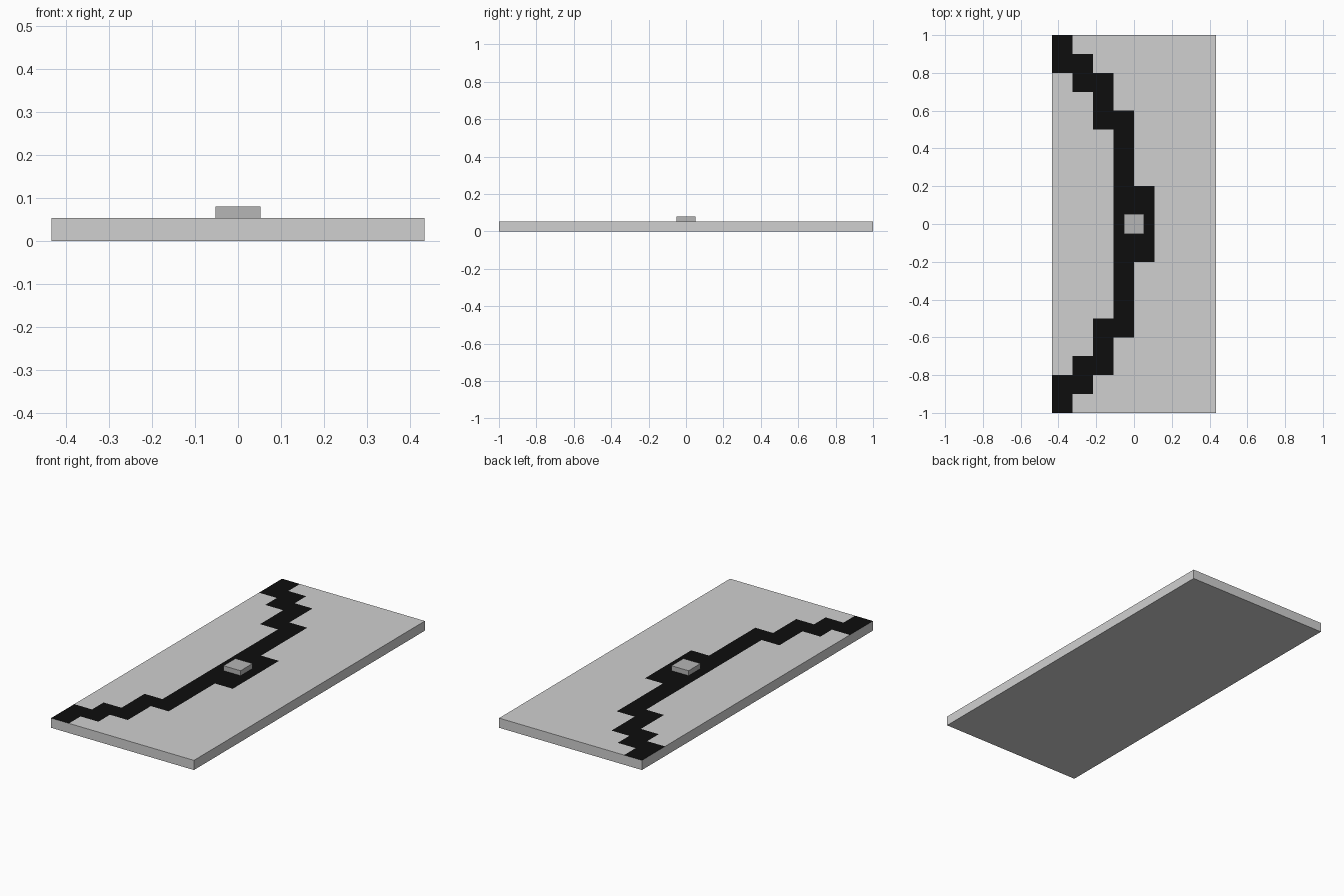
import bpy
import bmesh
from mathutils import Matrix

cube = bpy.data.objects.get("Cube")
if cube:
    bpy.data.objects.remove(cube, do_unlink=True)

HALF_X, HALF_Y, THICK = 0.433, 1.0, 0.053
COLS, ROWS = 8, 20


def material(name, value):
    mat = bpy.data.materials.new(name)
    mat.use_nodes = True
    color = (value, value, value, 1)
    mat.diffuse_color = color
    mat.node_tree.nodes["Principled BSDF"].inputs["Base Color"].default_value = color
    return mat


def add_object(name, bm, mats):
    bmesh.ops.recalc_face_normals(bm, faces=bm.faces)
    mesh = bpy.data.meshes.new(name)
    bm.to_mesh(mesh)
    bm.free()
    for mat in mats:
        mesh.materials.append(mat)
    obj = bpy.data.objects.new(name, mesh)
    bpy.context.collection.objects.link(obj)
    return obj


light_grey = material("light grey", 0.63)
mid_grey = material("mid grey", 0.465)
black = material("black", 0.004)

# Slab: a tiled top extruded down to the ground
bm = bmesh.new()
bmesh.ops.create_grid(bm, x_segments=COLS, y_segments=ROWS, size=1,
                      matrix=Matrix.Diagonal((HALF_X, HALF_Y, 1, 1)))
result = bmesh.ops.extrude_face_region(bm, geom=bm.faces[:], use_keep_orig=True)
top = [v for v in result["geom"] if isinstance(v, bmesh.types.BMVert)]
bmesh.ops.translate(bm, verts=top, vec=(0, 0, THICK))

# Stepped black path: each column is dark over a range of distance from the middle
path = {0: (0.8, 1.0), 1: (0.7, 0.9), 2: (0.5, 0.8), 3: (0, 0.6), 4: (0, 0.2)}
for face in bm.faces:
    center = face.calc_center_median()
    if center.z > THICK - 0.001:
        col = int((center.x + HALF_X) / (2 * HALF_X / COLS))
        near, far = path.get(col, (0, 0))
        face.material_index = int(near < abs(center.y) < far)
add_object("slab", bm, [light_grey, black])

# Small raised block in the middle of the path
bm = bmesh.new()
bmesh.ops.create_cube(bm, size=1, matrix=Matrix.Diagonal((0.104, 0.104, 0.027, 1)))
block = add_object("center_block", bm, [mid_grey])
block.location.z = THICK + 0.0135
